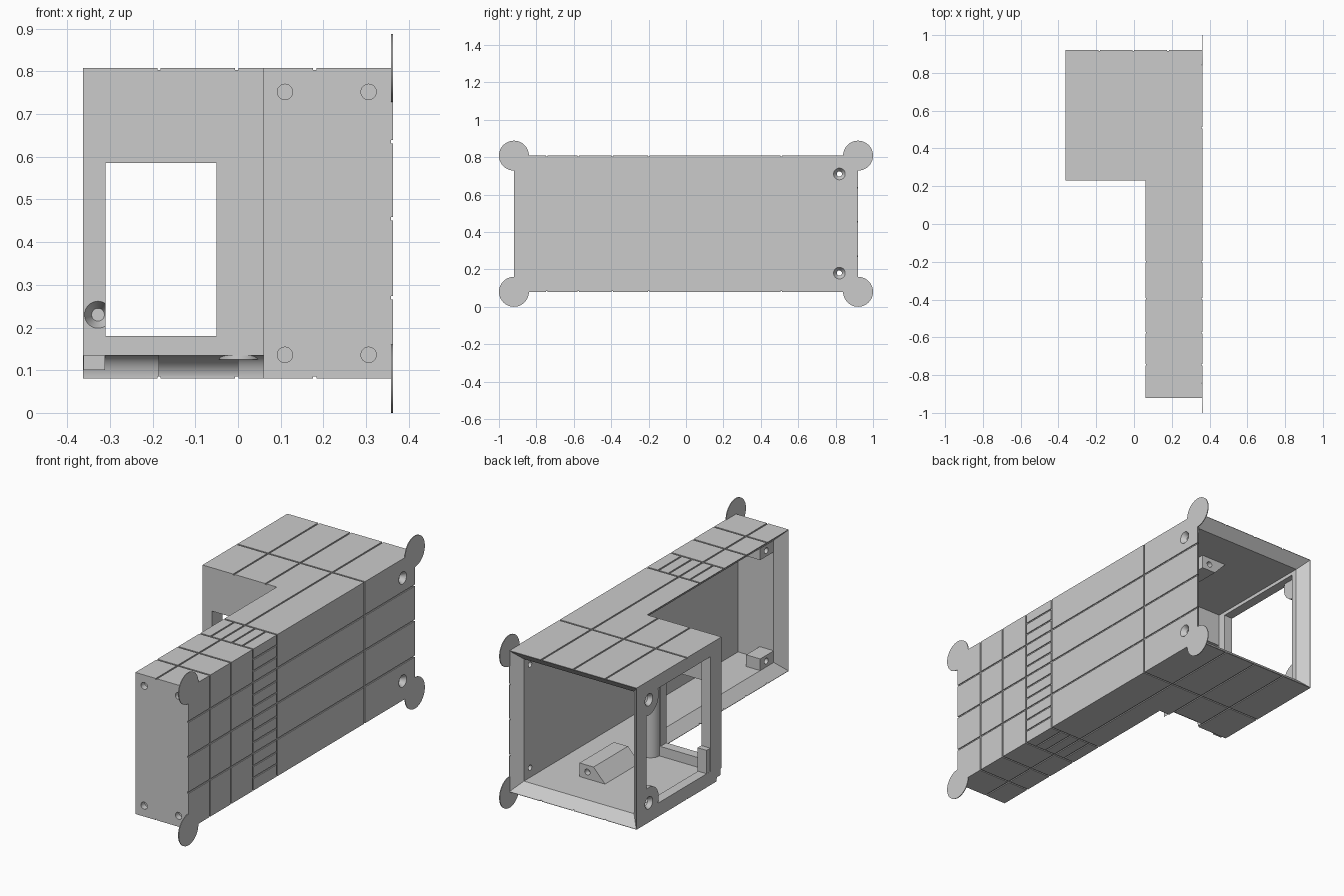
import bpy, bmesh, math
from mathutils import Matrix, Vector

if "Cube" in bpy.data.objects:
    bpy.data.objects.remove(bpy.data.objects["Cube"])

grey = bpy.data.materials.new("light grey plastic")
grey.use_nodes = True
COLOUR = (0.6, 0.6, 0.6, 1)
grey.diffuse_color = COLOUR
grey.node_tree.nodes["Principled BSDF"].inputs["Base Color"].default_value = COLOUR

# Main dimensions: half width, half length, bottom, top, wall
W, L, Z0, Z1, T = 0.363, 0.92, 0.08, 0.808, 0.05
STEP_X, STEP_Y = 0.06, 0.23
IN0, IN1, INX = Z0 + T, Z1 - T, W - T
MID = (Z0 + Z1) / 2


def box(bm, x, y, z):
    size = [b - a for a, b in (x, y, z)]
    mid = [(a + b) / 2 for a, b in (x, y, z)]
    bmesh.ops.create_cube(bm, size=1, matrix=Matrix.Translation(mid) @ Matrix.Diagonal((*size, 1)))


def round_bar(bm, axis, centre, r1, r2, depth, scale=(1, 1, 1), sides=32):
    """Cylinder or cone along an axis; r1 is at the low end."""
    turn = Vector((0, 0, 1)).rotation_difference(Vector(axis)).to_matrix().to_4x4()
    bmesh.ops.create_cone(bm, cap_ends=True, segments=sides, radius1=r1, radius2=r2, depth=depth,
                          matrix=Matrix.Translation(centre) @ Matrix.Diagonal((*scale, 1)) @ turn)


def loft(bm, a, b):
    """Closed solid between two rings of equal length."""
    va, vb = [bm.verts.new(p) for p in a], [bm.verts.new(p) for p in b]
    bm.faces.new(va)
    bm.faces.new(vb[::-1])
    for i in range(len(va)):
        j = (i + 1) % len(va)
        bm.faces.new((va[j], va[i], vb[i], vb[j]))
    bmesh.ops.recalc_face_normals(bm, faces=bm.faces[:])


def make(name, build):
    bm = bmesh.new()
    build(bm)
    mesh = bpy.data.meshes.new(name)
    bm.to_mesh(mesh)
    bm.free()
    ob = bpy.data.objects.new(name, mesh)
    bpy.context.collection.objects.link(ob)
    mesh.materials.append(grey)
    return ob


def cut(ob, build):
    cutter = make("cutter", build)
    cutter.hide_render = True
    mod = ob.modifiers.new("cut", "BOOLEAN")
    mod.operation, mod.solver, mod.object = "DIFFERENCE", "EXACT", cutter
    bpy.context.view_layer.objects.active = ob
    bpy.ops.object.modifier_apply(modifier=mod.name)
    bpy.data.objects.remove(cutter)


def rect_y(y, x0, x1, z0, z1):
    return [(x0, y, z0), (x1, y, z0), (x1, y, z1), (x0, y, z1)]


def rect_x(x, y0, y1, z0, z1):
    return [(x, y0, z0), (x, y1, z0), (x, y1, z1), (x, y0, z1)]


# L-shaped outer body
def outline(bm):
    pts = [(STEP_X, -L), (W, -L), (W, L), (-W, L), (-W, STEP_Y), (STEP_X, STEP_Y)]
    loft(bm, [(x, y, Z0) for x, y in pts], [(x, y, Z1) for x, y in pts])


shell = make("shell", outline)

# Hollow interior, open at the back and at the long left bay, with mitred rims
cut(shell, lambda bm: box(bm, (-INX, INX), (STEP_Y + T, L + 0.02), (IN0, IN1)))
cut(shell, lambda bm: box(bm, (STEP_X, INX), (T - L, 0.5), (IN0, IN1)))
E = 0.002
cut(shell, lambda bm: loft(bm, rect_y(L - T, -INX, INX, IN0, IN1),
                           rect_y(L + E, -W, W, Z0, Z1)))
cut(shell, lambda bm: loft(bm, rect_x(STEP_X + T, T - L, STEP_Y, IN0, IN1),
                           rect_x(STEP_X - E, -L, STEP_Y, Z0, Z1)))

# Windows in the step wall and the outer side wall
cut(shell, lambda bm: box(bm, (-0.31, -0.05), (0.2, 0.32), (0.18, 0.585)))
cut(shell, lambda bm: box(bm, (-0.4, -0.3), (0.32, 0.84), (0.15, 0.74)))

# Coved lower edge of the step wall, deeper in the middle
for x0, x1, depth in ((-0.4, -0.185, 0.04), (-0.185, 0, 0.075), (0, STEP_X + 0.001, 0.04)):
    cut(shell, lambda bm: round_bar(bm, (1, 0, 0), ((x0 + x1) / 2, STEP_Y, Z0), 1, 1, x1 - x0,
                                    (1, depth, 0.055), 48))

# Panel grooves
G, D = 0.004, 0.005
Z_LINES = (0.27, 0.455, 0.635)
Y_LINES = (-0.745, -0.575, -0.395, -0.2, 0.51)
X_LINES = (-0.185, -0.003, 0.18)
VENT_Y = (-0.395, -0.2)


def span(c):
    return (c - G, c + G)


def side_lengthwise(bm):
    for z in Z_LINES:
        box(bm, (W - D, W + D), (-1, 1), span(z))
    for i in range(11):
        z = 0.145 + 0.061 * i
        if min(abs(z - line) for line in Z_LINES) > 0.02:
            box(bm, (W - D, W + D), VENT_Y, span(z))


def side_upright(bm):
    for y in Y_LINES:
        box(bm, (W - D, W + D), span(y), (0, 1))


cut(shell, side_lengthwise)
cut(shell, side_upright)
for z in (Z0, Z1):
    def lengthwise(bm):
        for x in X_LINES:
            box(bm, span(x), (-1, 1), (z - D, z + D))
        for x in (0.12, 0.24, 0.3):
            box(bm, span(x), VENT_Y, (z - D, z + D))

    def crosswise(bm):
        for y in Y_LINES:
            box(bm, (-0.5, 0.5), span(y), (z - D, z + D))

    cut(shell, lengthwise)
    cut(shell, crosswise)

# Rounded screw tabs in the side window
tabs = []
SCREW_Z = (0.18, 0.71)
for z, word in zip(SCREW_Z, ("lower", "upper")):
    tabs.append(make(word + "_screw_tab", lambda bm: round_bar(
        bm, (1, 0, 0), (-W + 0.01, 0.82, z), 0.08, 0.08, 0.02)))


# Countersunk screw holes through both side walls
def sinks(bm):
    for z in SCREW_Z:
        for s in (-1, 1):
            round_bar(bm, (s, 0, 0), (s * (W - 0.012), 0.82, z), 0.014, 0.032, 0.026)


def bores(bm):
    for z in SCREW_Z:
        for s in (-1, 1):
            round_bar(bm, (1, 0, 0), (s * W, 0.82, z), 0.014, 0.014, 0.16)


for ob in [shell] + tabs:
    cut(ob, sinks)
    cut(ob, bores)


# Blind screw holes in the front end
def front_holes(bm):
    for x in (0.11, 0.306):
        for z in (0.136, 0.752):
            round_bar(bm, (0, 1, 0), (x, -L, z), 0.018, 0.018, 0.06)


cut(shell, front_holes)

# Corner boss with a countersunk hole in the step wall
boss = make("corner_boss", lambda bm: box(bm, (-W + 0.001, -0.311), (STEP_Y + 0.005, 0.35), (0.1, 0.27)))
for ob in (shell, boss):
    cut(ob, lambda bm: round_bar(bm, (0, 1, 0), (-0.328, STEP_Y + 0.02, 0.23), 0.032, 0.015, 0.042))

# Round corner ears on the flat side
for y, end in ((-L, "front"), (L, "back")):
    for z, level in ((Z0, "lower"), (Z1, "upper")):
        make(end + "_" + level + "_ear", lambda bm: round_bar(
            bm, (1, 0, 0), (W - 0.002, y, z), 0.08, 0.08, 0.004, sides=48))


# Inner mounting wedges and end bosses, repeated on floor and ceiling
def mirrored(sign, z):
    return z if sign > 0 else 2 * MID - z


for sign, level in ((1, "floor"), (-1, "ceiling")):
    profile = [(-0.02, IN0 - 0.005), (0.13, IN0 - 0.005), (0.13, 0.2), (0.05, 0.2)]
    wedge = make(level + "_mount_wedge", lambda bm: loft(
        bm, [(x, 0.4, mirrored(sign, z)) for x, z in profile],
        [(x, 0.68, mirrored(sign, z)) for x, z in profile]))
    cut(wedge, lambda bm: round_bar(bm, (0, 1, 0), (0.085, 0.68, mirrored(sign, 0.165)), 0.015, 0.015, 0.06))
    block = make(level + "_end_boss", lambda bm: box(
        bm, (0.11, 0.19), (-0.88, -0.76), sorted((mirrored(sign, 0.12), mirrored(sign, 0.19)))))
    cut(block, lambda bm: round_bar(bm, (1, 0, 0), (0.11, -0.81, mirrored(sign, 0.16)), 0.015, 0.015, 0.06))

# Inner column beside the step window
make("inner_column", lambda bm: round_bar(bm, (0, 0, 1), (0.005, 0.28, MID), 0.05, 0.05, IN1 - IN0 + 0.01))

for ob in bpy.context.scene.objects:
    if ob.type == "MESH":
        bpy.ops.object.select_all(action="DESELECT")
        ob.select_set(True)
        bpy.context.view_layer.objects.active = ob
        bpy.ops.object.shade_smooth_by_angle(angle=math.radians(30))
